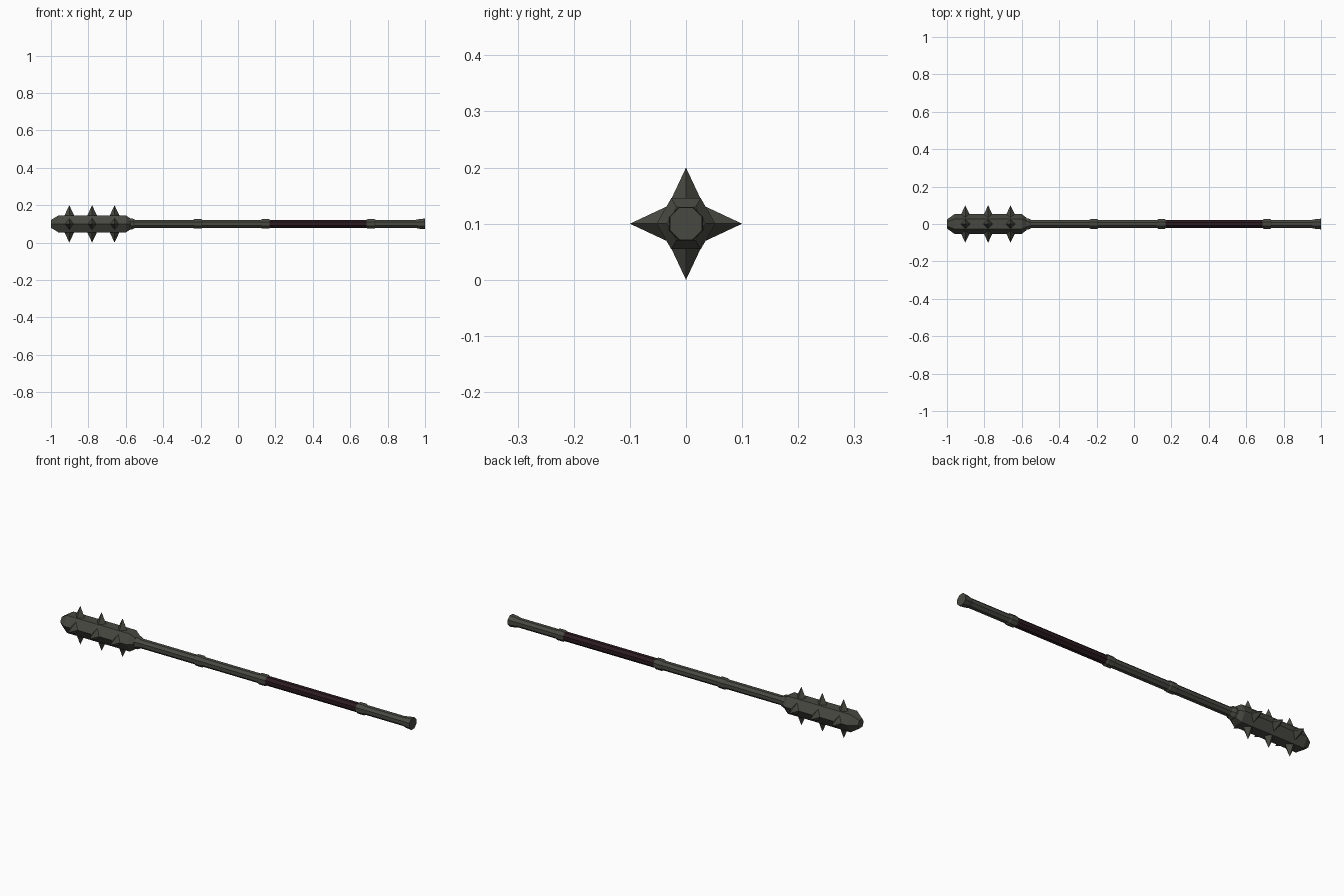
import bpy, bmesh, math
from mathutils import Matrix, Vector

if "Cube" in bpy.data.objects:
    bpy.data.objects.remove(bpy.data.objects["Cube"])

def material(name, rgb):
    m = bpy.data.materials.new(name)
    m.diffuse_color = (*rgb, 1)
    m.use_nodes = True
    m.node_tree.nodes["Principled BSDF"].inputs["Base Color"].default_value = m.diffuse_color
    return m

IRON = material("dark iron", (0.066, 0.066, 0.054))
LEATHER = material("dark leather", (0.024, 0.011, 0.014))
AXIS_Z = 0.1

def finish(name, bm, mat):
    bmesh.ops.recalc_face_normals(bm, faces=bm.faces)
    me = bpy.data.meshes.new(name)
    bm.to_mesh(me)
    bm.free()
    me.materials.append(mat)
    ob = bpy.data.objects.new(name, me)
    bpy.context.collection.objects.link(ob)
    return ob

def lathe(name, profile, sides, mat, turn=0.0):
    """Faceted solid along x from (x, corner radius) pairs, capped at both ends."""
    bm = bmesh.new()
    rings = []
    for x, r in profile:
        angles = [turn + 2 * math.pi * i / sides for i in range(sides)]
        rings.append([bm.verts.new((x, r * math.cos(a), AXIS_Z + r * math.sin(a))) for a in angles])
    for a, b in zip(rings, rings[1:]):
        for i in range(sides):
            j = (i + 1) % sides
            bm.faces.new((a[i], a[j], b[j], b[i]))
    bm.faces.new(rings[0])
    bm.faces.new(rings[-1])
    return finish(name, bm, mat)

EIGHTH = math.pi / 8  # flat side of the octagon faces up

# Shaft and wrapped grip
lathe("upper_shaft", [(-0.60, 0.0235), (0.15, 0.0235)], 8, IRON, EIGHTH)
lathe("grip", [(0.15, 0.0235), (0.71, 0.0235)], 8, LEATHER, EIGHTH)
lathe("lower_shaft", [(0.71, 0.0235), (0.97, 0.0235)], 8, IRON, EIGHTH)

# Bands around the shaft
for i, x in enumerate((-0.215, 0.147, 0.711)):
    lathe(f"band_{i + 1}", [(x - 0.024, 0.0235), (x - 0.018, 0.028), (x + 0.018, 0.028),
                            (x + 0.024, 0.0235)], 8, IRON, EIGHTH)

# Pommel and head collar
lathe("pommel", [(0.95, 0.0235), (0.97, 0.028), (1.0, 0.031)], 8, IRON, EIGHTH)
lathe("head_collar", [(-0.61, 0.034), (-0.565, 0.032), (-0.55, 0.0235)], 8, IRON, EIGHTH)

# Six-sided head with tapered ends
lathe("head", [(-1.0, 0.024), (-0.96, 0.0525), (-0.60, 0.0525), (-0.575, 0.034)], 6, IRON)

# Rows of four-sided spikes
bm = bmesh.new()
for x in (-0.902, -0.78, -0.66):
    for k in range(4):
        place = (Matrix.Translation((x, 0, AXIS_Z)) @ Matrix.Rotation(k * math.pi / 2, 4, 'X')
                 @ Matrix.Translation((0, 0, 0.068)))
        bmesh.ops.create_cone(bm, cap_ends=True, segments=4, radius1=0.03, radius2=0,
                              depth=0.064, matrix=place)
finish("spikes", bm, IRON)
